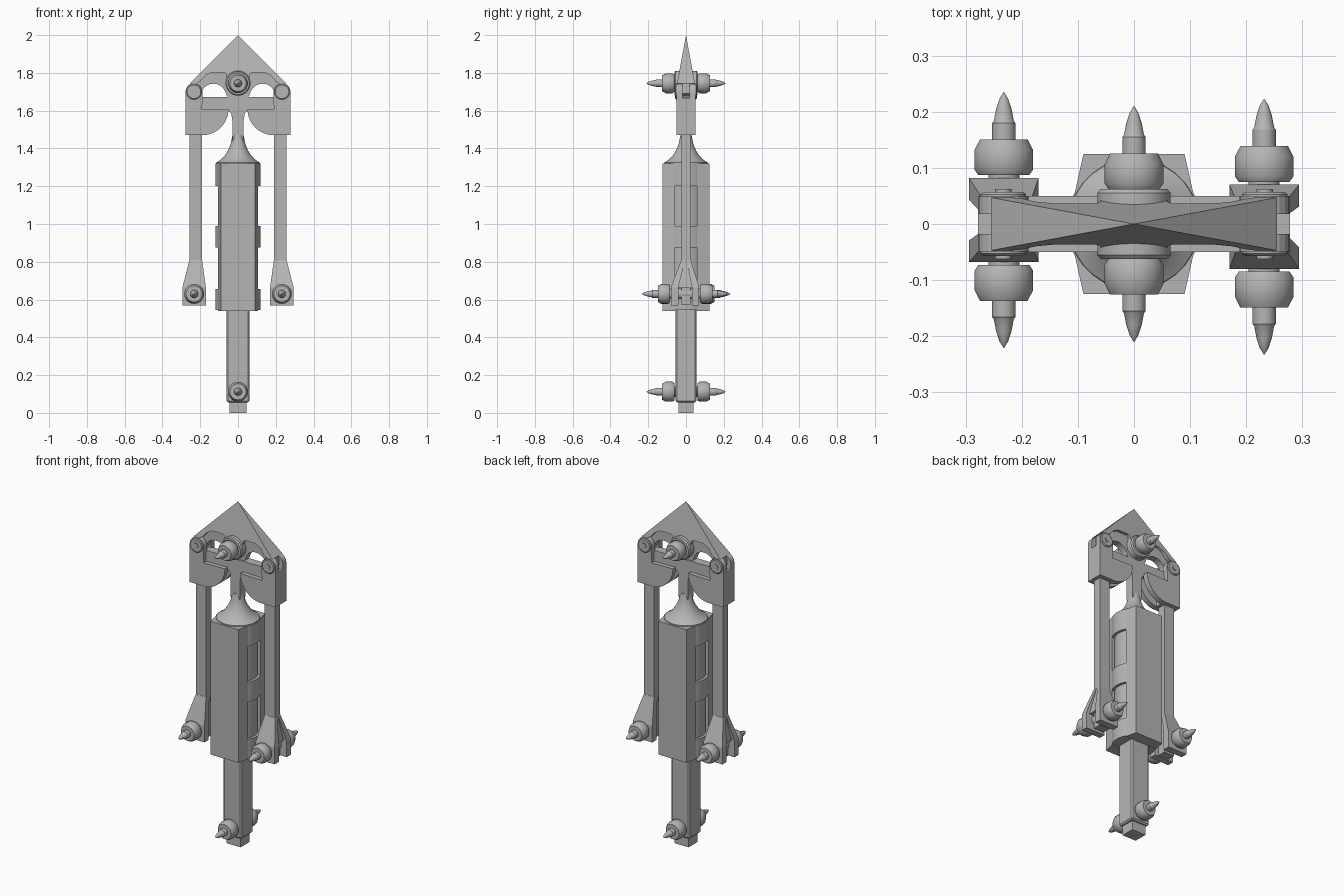
import bpy, bmesh, math
from mathutils import Matrix, Vector

cube = bpy.data.objects.get("Cube")
if cube:
    bpy.data.objects.remove(cube, do_unlink=True)

STEEL = (0.46, 0.46, 0.46, 1)
mat = bpy.data.materials.new("steel_grey")
mat.use_nodes = True
mat.diffuse_color = STEEL
mat.node_tree.nodes["Principled BSDF"].inputs["Base Color"].default_value = STEEL


def finish(name, bm, smooth=False):
    bmesh.ops.remove_doubles(bm, verts=bm.verts, dist=1e-5)
    bmesh.ops.recalc_face_normals(bm, faces=bm.faces)
    mesh = bpy.data.meshes.new(name)
    bm.to_mesh(mesh)
    bm.free()
    mesh.materials.append(mat)
    obj = bpy.data.objects.new(name, mesh)
    bpy.context.collection.objects.link(obj)
    if smooth:
        bpy.ops.object.select_all(action='DESELECT')
        obj.select_set(True)
        bpy.context.view_layer.objects.active = obj
        bpy.ops.object.shade_smooth_by_angle(angle=math.radians(35))
    return obj


def skin(name, rings, smooth=False):
    """Join equal-length closed rings of points and cap both ends."""
    bm = bmesh.new()
    rows = [[bm.verts.new(p) for p in ring] for ring in rings]
    n = len(rows[0])
    for a, b in zip(rows, rows[1:]):
        for i in range(n):
            j = (i + 1) % n
            bm.faces.new((a[i], a[j], b[j], b[i]))
    bm.faces.new(rows[0])
    bm.faces.new(rows[-1])
    return finish(name, bm, smooth)


def plate(name, pts, y0, y1, smooth=False):
    """Extrude an x-z outline along y."""
    return skin(name, [[(x, y, z) for x, z in pts] for y in (y0, y1)], smooth)


def column(name, sections):
    """Loft rectangles (z, x0, x1, y0, y1)."""
    return skin(name, [[(a, c, z), (b, c, z), (b, d, z), (a, d, z)]
                       for z, a, b, c, d in sections])


def lathe(name, profile, origin=(0, 0, 0), axis=(0, 0, 1), sides=32):
    """Revolve (radius, distance) pairs around an axis."""
    turn = Vector((0, 0, 1)).rotation_difference(Vector(axis)).to_matrix().to_4x4()
    place = Matrix.Translation(origin) @ turn
    angles = [2 * math.pi * (i + 0.5) / sides for i in range(sides)]
    return skin(name, [[place @ Vector((max(r, 5e-4) * math.cos(t), max(r, 5e-4) * math.sin(t), h))
                        for t in angles] for r, h in profile], True)


def arc(cx, cz, r, a0, a1, n=10):
    return [(cx + r * math.cos(math.radians(a0 + (a1 - a0) * i / n)),
             cz + r * math.sin(math.radians(a0 + (a1 - a0) * i / n))) for i in range(n + 1)]


def flip(pts, s):
    return [(s * x, z) for x, z in pts]


def symmetric(half):
    """Complete a right-hand outline that begins and ends at x = 0."""
    return half + [(-x, z) for x, z in reversed(half[1:-1])]


# Spiked bolt head: chamfered cap, neck and ogive point
BOLT = [(0.028, -0.03), (0.028, 0), (0.046, 0), (0.053, 0.01), (0.053, 0.045), (0.043, 0.064),
        (0.021, 0.064), (0.021, 0.093), (0.018, 0.097), (0.014, 0.118), (0.008, 0.136), (0, 0.148)]


def bolt_pair(name, x, z, reach, shift=0):
    for side, s in (("front", -1), ("back", 1)):
        lathe(f"{name}_{side}", BOLT, (x, shift + s * reach, z), (0, s, 0), 18)


# Wedge head, thinning toward the point
half = [(0, 2), (0.255, 1.745), (0.235, 1.735), (0.2, 1.755), (0.175, 1.785), (0.14, 1.803),
        (0.07, 1.803), (0.06, 1.79), (0.06, 1.745), (0.045, 1.71), (0, 1.69)]
outline = symmetric(half)
skin("wedge_head", [[(x, s * 0.185 * (2 - z), z) for x, z in outline] for s in (-1, 1)])

# Thin web behind the wedge with a dome opening on each side
web = [(0, 1.88), (0.12, 1.86), (0.25, 1.745), (0.255, 1.69), (0.205, 1.68)]
web += arc(0.13, 1.675, 0.068, 10, 170) + [(0.05, 1.665), (0, 1.66)]
plate("head_web", symmetric(web), -0.02, 0.02)
lathe("head_hub", [(0.06, -0.062), (0.066, -0.055), (0.066, 0.055), (0.06, 0.062)],
      (0, 0, 1.745), (0, 1, 0), 24)
bolt_pair("head_bolt", 0, 1.745, 0.062)

# T-shaped yoke joining the stem to both housings
yoke = [(0, 1.672), (0.2, 1.672), (0.2, 1.607), (0.055, 1.607), (0.036, 1.585), (0.03, 1.55),
        (0.03, 1.44), (0, 1.44)]
plate("yoke", symmetric(yoke), -0.025, 0.025)

# Bell collar on top of the body
lathe("bell_collar", [(0.118, 1.315), (0.116, 1.325), (0.095, 1.338), (0.072, 1.36),
                      (0.053, 1.39), (0.04, 1.42), (0.033, 1.455), (0.03, 1.47)])

# Barrel, straps and long body plates
lathe("body_barrel", [(0.105, 0.55), (0.105, 1.315)], sides=40)
for name, z0, z1 in (("lower", 0.545, 0.655), ("middle", 0.875, 0.99), ("upper", 1.2, 1.32)):
    lathe(f"{name}_strap", [(0.12, z0), (0.12, z1)], sides=40)
for side, s in (("front", -1), ("back", 1)):
    ring = [(-0.09, 0.125), (0.09, 0.125), (0.105, 0.058), (-0.105, 0.058)]
    skin(f"{side}_body_plate", [[(x, s * y, z) for x, y in ring] for z in (0.54, 1.32)])

# Lower shaft and foot
shaft = column("lower_shaft", [(0.055, -0.06, 0.06, -0.055, 0.055), (0.56, -0.06, 0.06, -0.055, 0.055)])
bevel = shaft.modifiers.new("soft_edges", 'BEVEL')
bevel.width = 0.008
bevel.segments = 1
column("foot_block", [(0, -0.045, 0.045, -0.04, 0.04), (0.07, -0.045, 0.045, -0.04, 0.04)])
bolt_pair("shaft_bolt", 0, 0.112, 0.062)

for side, s, shift in (("left", 1, -0.005), ("right", -1, 0.007)):
    # Housing cheeks with rounded ear and quarter-round inner wing
    cheek = [(0.278, 1.472)] + arc(0.233, 1.70, 0.045, 0, 180)
    cheek += [(0.188, 1.672), (0.19, 1.607)] + arc(0.19, 1.61, 0.14, 180, 262) + [(0.19, 1.472)]
    for face, f in (("front", -1), ("back", 1)):
        plate(f"{side}_housing_cheek_{face}", flip(cheek, s), f * 0.018, f * 0.05)
        lathe(f"{side}_hinge_disc_{face}", [(0.041, 0.045), (0.041, 0.053), (0.036, 0.057)],
              (s * 0.233, 0, 1.70), (0, f, 0), 24)
        lathe(f"{side}_hinge_pin_{face}", [(0.015, 0.05), (0.015, 0.062)],
              (s * 0.233, 0, 1.70), (0, f, 0), 12)
    core = [(0.17, 1.472), (0.278, 1.472), (0.278, 1.665), (0.17, 1.665)]
    plate(f"{side}_housing_core", flip(core, s), -0.02, 0.02)

    # Hanging rod
    xa, xb = sorted((s * 0.19, s * 0.257))
    column(f"{side}_rod", [(0.57, xa, xb, -0.024, 0.024), (1.5, xa, xb, -0.024, 0.024)])

    # Flared fork prongs on either side of the rod
    wa, wb = sorted((s * 0.17, s * 0.294))
    for face, f in (("front", -1), ("back", 1)):
        inner, outer = shift + f * 0.036, shift + f * 0.075
        column(f"{side}_fork_{face}", [(0.568, wa, wb, inner, outer), (0.665, wa, wb, inner, outer),
                                       (0.81, xa, xb, f * 0.004, f * 0.025)])
    column(f"{side}_fork_bridge", [(0.66, wa + 0.02, wb - 0.02, -0.045, 0.045),
                                   (0.79, xa, xb, -0.02, 0.02)])
    bolt_pair(f"{side}_fork_bolt", s * 0.232, 0.63, 0.08, shift)
    lathe(f"{side}_fork_axle", [(0.028, -0.07), (0.028, 0.07)], (s * 0.232, shift, 0.63), (0, 1, 0), 18)
